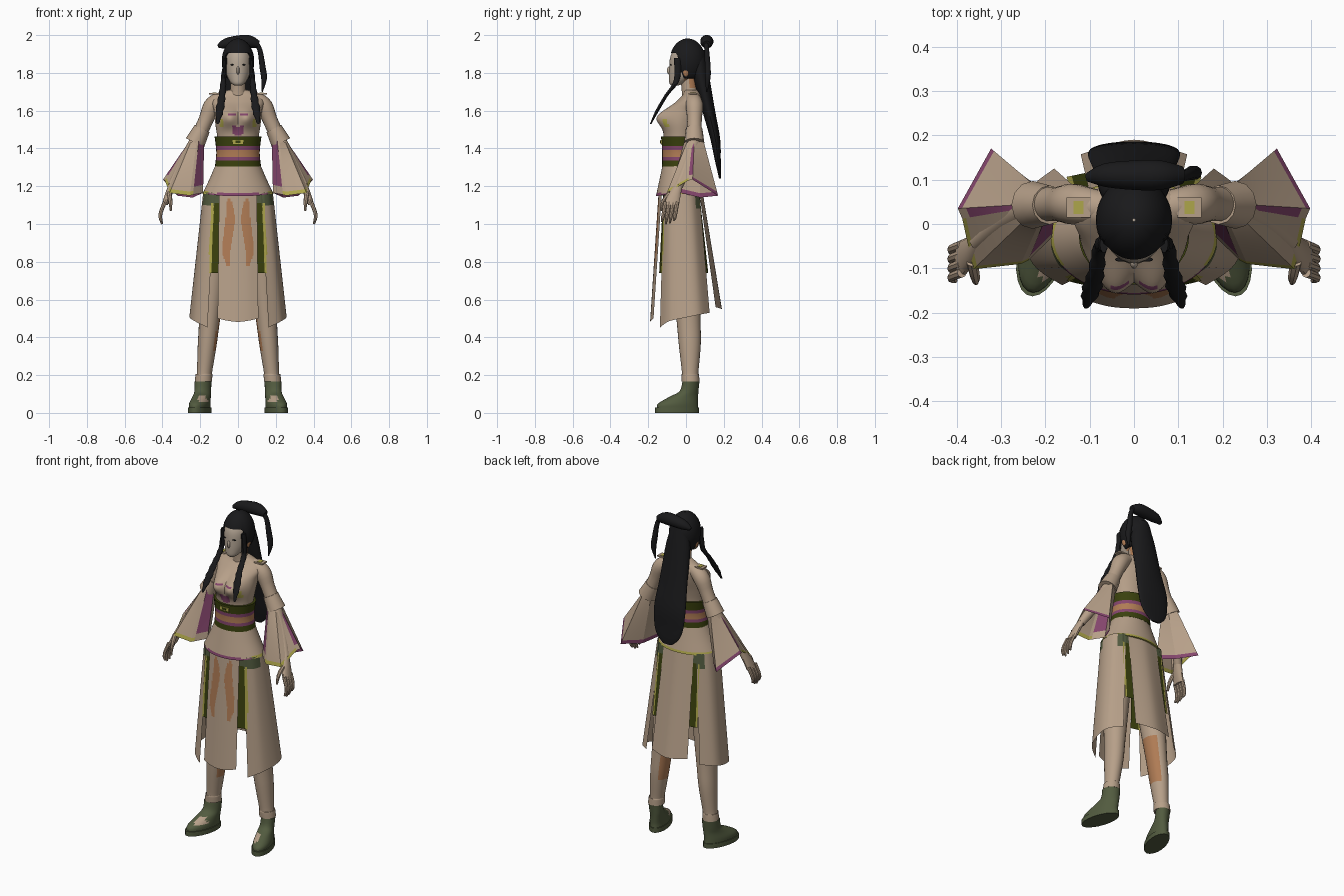
import bpy, bmesh, math
from mathutils import Vector

if "Cube" in bpy.data.objects:
    bpy.data.objects.remove(bpy.data.objects["Cube"])

COLORS = {
    "tan_cloth": (0.47, 0.35, 0.25), "face_skin": (0.46, 0.38, 0.30), "hair_black": (0.010, 0.010, 0.011),
    "olive": (0.085, 0.105, 0.05), "dark_green": (0.042, 0.052, 0.004), "magenta": (0.23, 0.06, 0.15),
    "yellow_green": (0.42, 0.38, 0.07), "orange_brown": (0.43, 0.20, 0.09),
}
MATS = {}
for key, c in COLORS.items():
    MATS[key] = bpy.data.materials.new(key)
    MATS[key].diffuse_color = (*c, 1)


def finish(name, bm, rule, mirror=False, angle=40):
    """Turn a bmesh into an object; rule is a colour name or a function of the face centre."""
    bmesh.ops.recalc_face_normals(bm, faces=bm.faces)
    me = bpy.data.meshes.new(name)
    slots = []
    for f in bm.faces:
        key = rule if isinstance(rule, str) else rule(f.calc_center_median())
        if key not in slots:
            slots.append(key)
            me.materials.append(MATS[key])
        f.material_index = slots.index(key)
        f.smooth = True
    bm.to_mesh(me)
    bm.free()
    me.set_sharp_from_angle(angle=math.radians(angle))
    ob = bpy.data.objects.new(name, me)
    bpy.context.collection.objects.link(ob)
    if mirror:
        ob.modifiers.new("mirror", "MIRROR")
    return ob


def skin(name, rows, rule, closed=True, cap=True, mirror=False, angle=40):
    """Join rows of points with quads."""
    bm = bmesh.new()
    vr = [[bm.verts.new(p) for p in r] for r in rows]
    n = len(vr[0])
    for a, b in zip(vr, vr[1:]):
        for i in range(n if closed else n - 1):
            j = (i + 1) % n
            bm.faces.new((a[i], a[j], b[j], b[i]))
    if closed and cap:
        bm.faces.new(vr[0])
        bm.faces.new(vr[-1])
    return finish(name, bm, rule, mirror, angle)


def spline(pts, sub):
    """Catmull-Rom through tuples of any length."""
    out = []
    P = [pts[0]] + list(pts) + [pts[-1]]
    for a, b, c, d in zip(P, P[1:], P[2:], P[3:]):
        for k in range(sub):
            t = k / sub
            out.append(tuple(0.5 * (2*q + (r-p)*t + (2*p-5*q+4*r-s)*t*t + (3*q-p-3*r+s)*t**3)
                             for p, q, r, s in zip(a, b, c, d)))
    return out + [tuple(pts[-1])]


def loft(name, rings, rule, n=24, sub=4, warp=None, **kw):
    """Rings are (z, cx, cy, rx, ry)."""
    rows = []
    for z, cx, cy, rx, ry in spline(rings, sub):
        row = [Vector((cx + rx*math.cos(2*math.pi*i/n), cy + ry*math.sin(2*math.pi*i/n), z)) for i in range(n)]
        rows.append([warp(p) for p in row] if warp else row)
    return skin(name, rows, rule, **kw)


def tube(name, path, rule, n=10, sub=3, **kw):
    """Path points are (x, y, z, radius)."""
    pts = spline(path, sub)
    rows = []
    for i, p in enumerate(pts):
        a, b = pts[max(i-1, 0)], pts[min(i+1, len(pts)-1)]
        t = (Vector(b[:3]) - Vector(a[:3])).normalized()
        u = t.cross(Vector((0, 1, 0))).normalized()
        v = t.cross(u)
        rows.append([Vector(p[:3]) + p[3]*(u*math.cos(w) + v*math.sin(w))
                     for w in (2*math.pi*k/n for k in range(n))])
    return skin(name, rows, rule, **kw)


def panel(name, top, bottom, rule, sub=4, rows=30, **kw):
    """Hanging cloth sheet between two edge curves."""
    a, b = spline(top, sub), spline(bottom, sub)
    grid = [[Vector(p).lerp(Vector(q), k/rows) for p, q in zip(a, b)] for k in range(rows + 1)]
    return skin(name, grid, rule, closed=False, **kw)


def ball(name, c, r, rule, warp=None, mirror=False, seg=12):
    bm = bmesh.new()
    bmesh.ops.create_uvsphere(bm, u_segments=seg, v_segments=seg, radius=1)
    for v in bm.verts:
        v.co = Vector((c[k] + v.co[k]*r[k] for k in range(3)))
    return finish(name, bm, rule, mirror)


def plate(name, c, s, rule, mirror=False):
    bm = bmesh.new()
    bmesh.ops.create_cube(bm, size=1)
    for v in bm.verts:
        v.co = Vector((c[k] + v.co[k]*s[k] for k in range(3)))
    return finish(name, bm, rule, mirror)


# Head, neck and face
loft("head", [(1.732, 0, -.06, .016, .016), (1.745, 0, -.05, .036, .038), (1.78, 0, -.02, .057, .07),
              (1.82, 0, -.007, .067, .082), (1.87, 0, -.002, .07, .084), (1.905, 0, 0, .063, .075),
              (1.94, 0, 0, .045, .05), (1.955, 0, .005, .02, .025)],
     lambda p: "orange_brown" if p.y > -.005 and p.z < 1.84 else "face_skin", n=32)
loft("neck", [(1.66, 0, .025, .06, .045), (1.70, 0, .02, .042, .042), (1.78, 0, .015, .042, .045)],
     lambda p: "orange_brown" if p.y > .02 and p.z > 1.72 else "tan_cloth")
ball("nose", (0, -.087, 1.812), (.009, .014, .022), "face_skin")
ball("eyes", (.029, -.08, 1.843), (.014, .005, .003), "hair_black", mirror=True)
ball("lips", (0, -.083, 1.774), (.015, .006, .004), "magenta")
ball("ears", (.07, .0, 1.81), (.009, .017, .03), "orange_brown", mirror=True)

# Hair: the cap's lower rim rises from nape to forehead
cap_rows = []
for k in range(17):
    row = []
    for i in range(40):
        w = 2*math.pi*i/40
        s = min(1, max(0, (-math.sin(w) - .3)/.35))
        rim = (1.77 + .135*s*s*(3 - 2*s) - 1.86)/.122
        lat = math.asin(rim) + (math.radians(88) - math.asin(rim))*k/16
        row.append((.086*math.cos(w)*math.cos(lat), .009 + .096*math.sin(w)*math.cos(lat), 1.86 + .122*math.sin(lat)))
    cap_rows.append(row)
skin("hair_cap", cap_rows[::-1] + [[(x*.85, .009 + (y - .009)*.85, z) for x, y, z in cap_rows[0]]],
     "hair_black", cap=False, angle=60)
loft("back_hair", [(1.92, 0, .058, .045, .04), (1.8, 0, .075, .076, .045), (1.6, 0, .12, .09, .034),
                   (1.45, 0, .155, .104, .026), (1.34, 0, .168, .096, .016), (1.28, 0, .176, .072, .01),
                   (1.24, 0, .18, .03, .005)], "hair_black")
locks = spline([(1.88, .068, -.045, .01, .02), (1.76, .077, -.05, .014, .016), (1.68, .085, -.105, .018, .011),
                (1.60, .097, -.152, .021, .010), (1.53, .108, -.187, .006, .004)], 4)
loft("side_braids", [(z, x, y, w*(1.12 if i % 2 else .9), d) for i, (z, x, y, w, d) in enumerate(locks)],
     "hair_black", n=10, sub=2, mirror=True)
tube("hair_bun", [(-.105, .105, 1.94, .01), (-.065, .11, 1.955, .027), (0, .11, 1.964, .034), (.06, .11, 1.965, .034),
                  (.108, .11, 1.95, .02)], "hair_black", n=14)
tube("bun_tail", [(.09, .105, 1.965, .014), (.116, .11, 1.92, .013), (.13, .115, 1.83, .016),
                  (.138, .115, 1.77, .015), (.128, .11, 1.70, .003)], "hair_black", n=10)


# Bodice with painted chest pattern
def bust(p):
    if p.y < 0:
        p.y -= .056*math.exp(-((abs(p.x) - .048)/.052)**2 - ((p.z - 1.565)/.052)**2)
    return p


def bodice_rule(p):
    x = abs(p.x)
    if p.y < -.05:
        if x < .036 and 1.465 < p.z < 1.525 and x > (p.z - 1.50)*.6 and x < .02 + (p.z - 1.46)*.27:
            return "magenta"
        if .012 < x < .056 and 1.572 < p.z < 1.582:
            return "magenta"
        if .075 < x < .095 and 1.51 < p.z < 1.56:
            return "yellow_green"
    return "tan_cloth"


loft("bodice", [(1.40, 0, -.03, .11, .088), (1.46, 0, -.03, .11, .088), (1.53, 0, -.022, .12, .093),
                (1.60, 0, 0, .127, .09), (1.65, 0, .022, .138, .07), (1.685, 0, .033, .11, .05),
                (1.71, 0, .028, .05, .04)], bodice_rule, n=72, sub=8, warp=bust)


# Banded belt and buckle
def belt_rule(p):
    for z, key in ((1.338, "dark_green"), (1.357, "magenta"), (1.395, "orange_brown"), (1.412, "magenta")):
        if p.z < z:
            return key
    return "dark_green"


loft("belt", [(1.305, 0, -.03, .122, .097), (1.38, 0, -.03, .115, .096), (1.462, 0, -.03, .124, .102)],
     belt_rule, n=32, sub=14)
plate("buckle", (0, -.13, 1.435), (.06, .008, .022), "yellow_green")
plate("buckle_core", (0, -.132, 1.435), (.024, .009, .012), "dark_green")


# Flared jacket hem, a little longer in front
def hem_dip(p):
    p.z -= .012*max(0, min(1, (-.09 - p.y)/.06))*max(0, (1.3 - p.z)/.15)
    return p


loft("jacket_hem", [(1.32, 0, -.03, .116, .092), (1.24, 0, -.03, .15, .11), (1.16, 0, -.03, .188, .129)],
     lambda p: "tan_cloth" if p.z > (1.163 if p.y < -.1 else 1.172) else "magenta" if p.y < -.1 else "yellow_green",
     n=48, sub=8, warp=hem_dip)


# Skirt: front, back and side panels with green slit inserts
def front_rule(p):
    mid = .05 + .01*math.cos((p.z - .86)*17)
    width = .026*math.sin(math.pi*min(1, max(0, (1.14 - p.z)/.4))**.8)**.6
    return "orange_brown" if .775 < p.z < 1.13 and abs(abs(p.x) - mid) < width else "tan_cloth"


def side_rule(p):
    if .74 < p.z < 1.1 and p.y < -.112 - (1.17 - p.z)*.028:
        return "yellow_green"
    return "olive" if p.z > 1.09 + .25*max(0, p.x - .15) and (p.y < -.05 or p.y > .05) else "tan_cloth"


panel("front_panel", [(-.1, -.128, 1.17), (-.05, -.141, 1.17), (0, -.145, 1.17), (.05, -.141, 1.17), (.1, -.128, 1.17)],
      [(-.108, -.172, .5), (-.055, -.186, .488), (0, -.19, .482), (.055, -.186, .488), (.108, -.172, .5)],
      front_rule, sub=10, rows=40)
panel("back_panel", [(-.1, .07, 1.17), (0, .088, 1.17), (.1, .07, 1.17)],
      [(-.12, .157, .56), (0, .19, .55), (.12, .157, .56)], "tan_cloth", sub=6)
panel("side_panels", [(.122, -.118, 1.168), (.165, -.09, 1.168), (.184, -.03, 1.168), (.172, .03, 1.168), (.12, .072, 1.168)],
      [(.162, -.138, .452), (.228, -.09, .485), (.256, 0, .505), (.245, .07, .52), (.18, .125, .53)],
      side_rule, sub=6, mirror=True)
for side, y0, y1 in (("front", -.12, -.142), ("back", .07, .118)):
    panel(side + "_slit_inserts", [(.085, y0, 1.168), (.14, y0*.95, 1.168)], [(.095, y1, .74), (.152, y1*.9, .74)],
          lambda p: "olive" if p.z > 1.11 else "yellow_green" if p.x > .126 + (1.17 - p.z)*.03 else "dark_green",
          sub=8, mirror=True)

# Legs
loft("legs", [(1.1, .09, -.02, .082, .09), (.8, .125, -.005, .075, .08), (.5, .15, .013, .056, .064),
              (.36, .163, .02, .05, .058), (.21, .178, .022, .04, .043), (.205, .18, .022, .044, .047),
              (.165, .183, .024, .046, .047)],
     lambda p: "orange_brown" if .33 < p.z < .62 and p.x < .2 - p.z*.16 and p.y > -.02 else "tan_cloth",
     sub=5, mirror=True)


# Shoes, toes turned slightly out
def toe_out(p):
    p.x -= .22*p.y
    return p


loft("shoes", [(.025, .193, -.045, .052, .11), (.05, .193, -.042, .052, .105), (.085, .19, -.012, .046, .076),
               (.115, .19, .016, .043, .05), (.165, .192, .026, .044, .045)],
     lambda p: "tan_cloth" if .06 < p.z < .09 and p.y < -.065 and p.x < .212 else "olive", warp=toe_out, mirror=True)
loft("soles", [(0, .193, -.047, .057, .116), (.028, .193, -.047, .057, .116)], "olive", sub=1, warp=toe_out, mirror=True)

# Arms, shoulder tabs and upper cuffs
tube("upper_arms", [(.06, .036, 1.665, .035), (.105, .041, 1.652, .042), (.14, .045, 1.62, .046), (.17, .045, 1.55, .039),
                    (.215, .045, 1.45, .04)], "tan_cloth", n=18, mirror=True)
tube("forearms", [(.215, .045, 1.45, .036), (.28, .015, 1.33, .033), (.35, -.04, 1.2, .023)], "tan_cloth", mirror=True)
tube("upper_cuffs", [(.19, .043, 1.505, .044), (.228, .043, 1.43, .054)], "tan_cloth", n=12, sub=2, mirror=True)
plate("shoulder_tabs", (.125, .037, 1.69), (.055, .045, .008), "tan_cloth", mirror=True)
plate("shoulder_marks", (.125, .037, 1.693), (.022, .03, .007), "yellow_green", mirror=True)

# Bell sleeves: (hem point, angle at the cuff, trim of the column that follows)
HEM = [((.397, .035, 1.235), 0, "magenta"), ((.322, .17, 1.15), 80, "magenta"), ((.24, .075, 1.14), 150, "magenta"),
       ((.185, -.03, 1.165), 195, "stripe"), ((.238, -.082, 1.155), 250, "yellow_green"),
       ((.255, -.09, 1.15), 265, "yellow_green"), ((.362, -.102, 1.165), 310, "yellow_green"),
       ((.387, .012, 1.23), 348, "stripe")]
for c in range(8):
    edge = []
    for hem, turn, _ in (HEM[c], HEM[(c + 1) % 8]):
        w = math.radians(turn)
        edge.append(((.222 + .045*math.cos(w), .043 + .05*math.sin(w), 1.445 - .02*math.cos(w)), hem))
    (a, b), (d, e) = edge
    trim = HEM[c][2]
    ob = panel("sleeve_panel_%d" % (c + 1), [a, d], [b, e], "tan_cloth", sub=3, rows=14, mirror=True)
    ob.data.materials.append(MATS["magenta" if trim == "stripe" else trim])
    for f in ob.data.polygons:
        row = f.index // 3
        f.material_index = int(row < 12 if trim == "stripe" else row > 12)

# Hands
loft("palms", [(1.22, .343, -.035, .02, .022), (1.16, .366, -.06, .02, .034), (1.10, .388, -.078, .016, .042)],
     "tan_cloth", n=14, mirror=True)
for i in range(4):
    y = -.047 - .021*i
    drop = (.02, .004, 0, .012)[i]
    tube("finger_%d" % (i + 1), [(.388, y, 1.115, .011), (.409, y - .008, 1.06, .010), (.41, y - .014, 1.03, .009),
                                 (.402, y - .018, 1.0 + drop, .005)], "tan_cloth", n=8, mirror=True)
tube("thumbs", [(.365, -.085, 1.165, .013), (.358, -.12, 1.12, .011), (.356, -.133, 1.07, .005)], "tan_cloth",
     n=8, mirror=True)

for m in bpy.data.materials:
    if m.users and not m.is_grease_pencil:
        m.use_nodes = True
        m.node_tree.nodes["Principled BSDF"].inputs["Base Color"].default_value = m.diffuse_color
